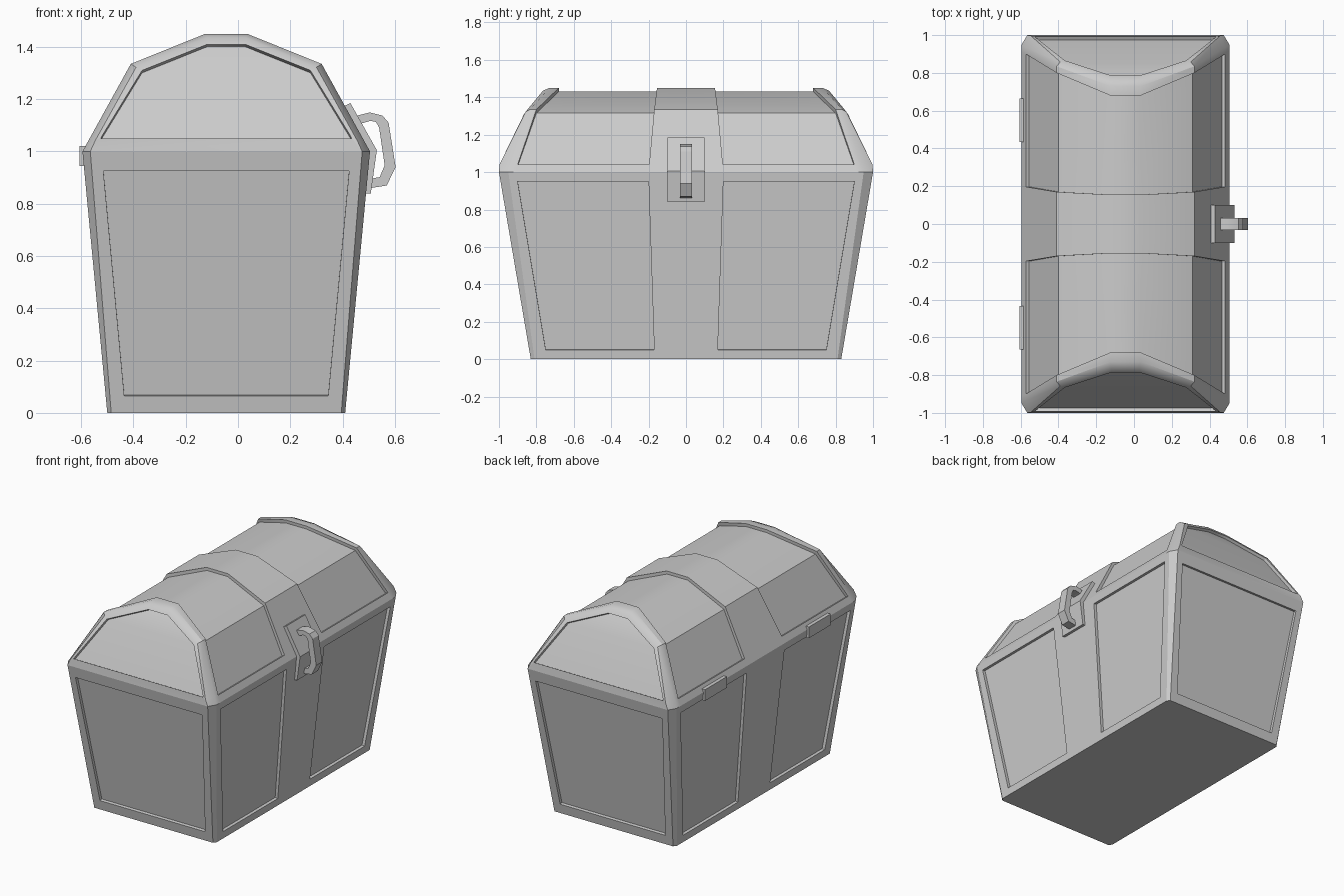
import bpy, bmesh, math
from mathutils import Vector

if "Cube" in bpy.data.objects:
    bpy.data.objects.remove(bpy.data.objects["Cube"])

CX = -0.045      # chest shell is offset to leave room for the latch
DEPTH = 0.02     # panel recess


class Builder:
    """Collects faces and turns them into one welded object."""
    def __init__(self):
        self.bm = bmesh.new()

    def face(self, pts):
        self.bm.faces.new([self.bm.verts.new(p) for p in pts])

    def strip(self, a, b, closed=False):
        n = len(a)
        for i in range(n if closed else n - 1):
            j = (i + 1) % n
            self.face([a[i], a[j], b[j], b[i]])

    def finish(self, name):
        bm = self.bm
        bmesh.ops.remove_doubles(bm, verts=bm.verts, dist=0.0005)
        bmesh.ops.recalc_face_normals(bm, faces=bm.faces)
        me = bpy.data.meshes.new(name)
        bm.to_mesh(me)
        bm.free()
        ob = bpy.data.objects.new(name, me)
        bpy.context.collection.objects.link(ob)
        bpy.ops.object.select_all(action='DESELECT')
        ob.select_set(True)
        bpy.context.view_layer.objects.active = ob
        bpy.ops.object.shade_smooth_by_angle(angle=math.radians(30))
        return ob


def prism(name, outline, y0, y1):
    """Extrude an x-z outline along y."""
    b = Builder()
    a = [(x, y0, z) for x, z in outline]
    c = [(x, y1, z) for x, z in outline]
    b.face(a)
    b.face(c)
    b.strip(a, c, True)
    return b.finish(name)


# --- body: tapered box, chamfered corners, recessed panels ---
def side_pt(sx, y, z):
    return Vector((CX + sx * (0.455 + 0.095 * z), y, z))


def end_pt(sy, x, z):
    return Vector((CX + x, sy * (0.83 + 0.17 * z), z))


body = Builder()


def recessed(outer, inner, inward):
    floor = [p + inward * DEPTH for p in inner]
    body.strip(outer, inner, True)
    body.strip(inner, floor, True)
    body.face(floor)


for sx in (-1, 1):
    for sy in (-1, 1):
        outer = [(0, 0), (0.81, 0), (0.95, 1), (0, 1)]
        inner = [(0.17, 0.05), (0.75, 0.05), (0.9, 0.95), (0.2, 0.95)]
        recessed([side_pt(sx, sy * y, z) for y, z in outer],
                 [side_pt(sx, sy * y, z) for y, z in inner],
                 Vector((-sx, 0, 0.095)).normalized())
        # corner chamfer
        body.face([side_pt(sx, sy * 0.81, 0), side_pt(sx, sy * 0.95, 1),
                   end_pt(sy, sx * 0.52, 1), end_pt(sy, sx * 0.44, 0)])
for sy in (-1, 1):
    recessed([end_pt(sy, x, z) for x, z in [(-0.44, 0), (0.44, 0), (0.52, 1), (-0.52, 1)]],
             [end_pt(sy, x, z) for x, z in [(-0.39, 0.065), (0.39, 0.065), (0.47, 0.925), (-0.47, 0.925)]],
             Vector((0, -sy, 0.17)).normalized())
# floor of the chest
body.face([side_pt(-1, -0.81, 0), end_pt(-1, -0.44, 0), end_pt(-1, 0.44, 0), side_pt(1, -0.81, 0),
           side_pt(1, 0, 0), side_pt(1, 0.81, 0), end_pt(1, 0.44, 0), end_pt(1, -0.44, 0),
           side_pt(-1, 0.81, 0), side_pt(-1, 0, 0)])
body.finish("chest_body")


# --- lid: faceted barrel with raised rims and centre band ---
def section(half, ys):
    """Mirror a half profile (half width, z) with a y for each point."""
    pts = [Vector((CX + h, y, z)) for (h, z), y in zip(half, ys)]
    return pts + [Vector((2 * CX - p.x, p.y, p.z)) for p in reversed(pts)]


P = [(0.55, 1.0), (0.528, 1.04), (0.365, 1.335), (0.08, 1.45)]       # outer shell
Q = [(0.52, 1.0), (0.502, 1.04), (0.345, 1.322), (0.075, 1.435)]     # end face edge
R = [(0.51, 1.031), (0.355, 1.315), (0.077, 1.43)]                   # sunken panels
I = [(0.48, 1.05), (0.472, 1.065), (0.322, 1.31), (0.0725, 1.41)]    # end panel

lid = Builder()
for s in (-1, 1):
    def sec(half, ys):
        return section(half, [s * y for y in ys])
    end = sec(Q, (1.0, 0.997, 0.858, 0.765))
    crease = sec(P, (0.95, 0.935, 0.835, 0.73))
    rim = sec(P, (0.91, 0.9, 0.8, 0.68))
    band = sec(P, (0.2, 0.197, 0.17, 0.155))
    mid = sec(P, (0, 0, 0, 0))
    for a, b in ((end, crease), (crease, rim), (band, mid)):
        lid.strip(a, b)
    # bottom sills under the sunken barrel panels
    for k in (slice(0, 2), slice(6, 8)):
        lid.strip(rim[k], band[k])
    # sunken barrel panel and its walls
    low_rim = sec(R, (0.9, 0.8, 0.68))
    low_band = sec(R, (0.197, 0.17, 0.155))
    lid.strip(low_rim, low_band)
    lid.strip(rim[1:7] + band[6:0:-1], low_rim + low_band[::-1], True)
    # end face with recessed panel
    inner = sec(I, (0.992, 0.985, 0.866, 0.785))
    inward = Vector((0, -s * 0.88, -0.47)) * DEPTH
    floor = [p + inward for p in inner]
    lid.strip(end, inner, True)
    lid.strip(inner, floor, True)
    lid.strip(floor[:4], floor[:3:-1])
lid.finish("chest_lid")

# --- latch plates and handle ---
prism("latch_lower_plate", [(0.47, 0.84), (0.508, 0.84), (0.531, 1.005), (0.48, 1.005)], -0.1, 0.1)
prism("latch_upper_plate", [(0.48, 1.005), (0.531, 1.005), (0.43, 1.185), (0.39, 1.165)], -0.1, 0.1)
outer = [(0.43, 1.125), (0.455, 1.137), (0.504, 1.149), (0.553, 1.137), (0.576, 1.11),
         (0.603, 0.94), (0.569, 0.87), (0.49, 0.857)]
inner = [(0.44, 1.095), (0.465, 1.105), (0.507, 1.117), (0.528, 1.113), (0.54, 1.09),
         (0.561, 0.947), (0.542, 0.902), (0.49, 0.892)]
handle = Builder()
loops = [[(x, y, z) for x, z in o] for o, y in
         ((outer, -0.032), (inner, -0.032), (inner, 0.032), (outer, 0.032))]
for i in range(4):
    handle.strip(loops[i], loops[(i + 1) % 4])
for k in (0, -1):
    handle.face([l[k] for l in loops])
handle.finish("latch_handle")

# --- hinges on the back ---
for y, side in ((-0.55, "a"), (0.55, "b")):
    prism("hinge_" + side, [(-0.57, 0.945), (-0.607, 0.945), (-0.607, 1.02), (-0.57, 1.02)],
          y - 0.115, y + 0.115)
